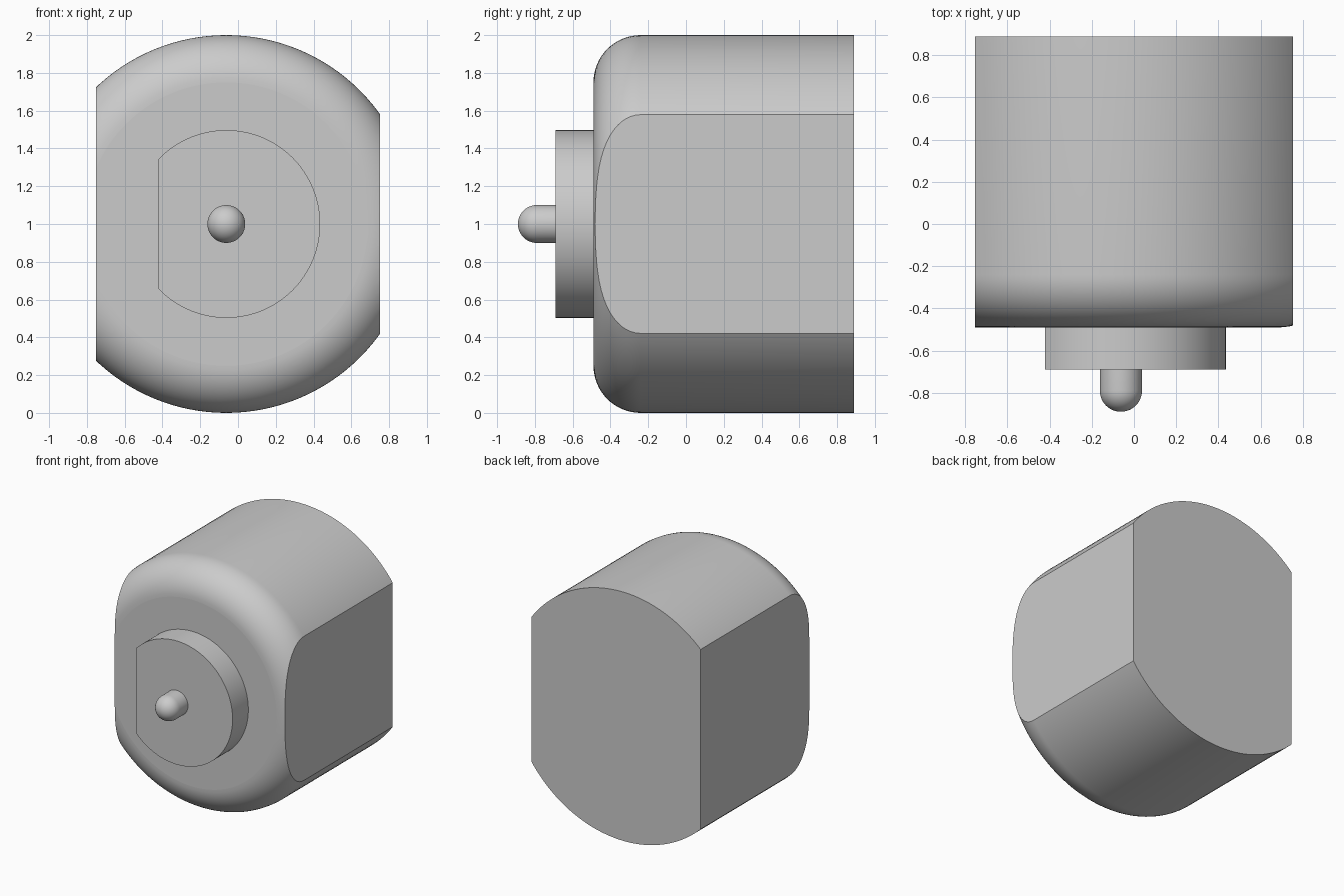
import bpy, bmesh
from math import sin, cos, pi, radians
from mathutils import Vector

if "Cube" in bpy.data.objects:
    bpy.data.objects.remove(bpy.data.objects["Cube"])

grey = bpy.data.materials.new("plain grey")
grey.use_nodes = True
grey.diffuse_color = (0.6, 0.6, 0.6, 1)
grey.node_tree.nodes["Principled BSDF"].inputs["Base Color"].default_value = grey.diffuse_color

AXIS = Vector((-0.062, 0, 1))  # shared centre line, running along y


def arc(radius, y, bend, steps):
    """Quarter round from the front (-y) out to the full radius."""
    return [(radius - bend + bend * sin(t), y + bend - bend * cos(t))
            for t in (i * pi / 2 / steps for i in range(steps + 1))]


def turned(name, profile, flats=()):
    """Spin a (radius, y) profile about the centre line, then mill flats at x."""
    bm = bmesh.new()
    verts = [bm.verts.new(AXIS + Vector((r, y, 0))) for r, y in profile]
    edges = [bm.edges.new(pair) for pair in zip(verts, verts[1:])]
    bmesh.ops.spin(bm, geom=verts + edges, cent=AXIS, axis=(0, 1, 0),
                   angle=2 * pi, steps=128)
    bmesh.ops.remove_doubles(bm, verts=bm.verts, dist=1e-5)
    for x in flats:
        cut = bmesh.ops.bisect_plane(
            bm, geom=bm.verts[:] + bm.edges[:] + bm.faces[:],
            plane_co=(x, 0, 0), plane_no=(1 if x > 0 else -1, 0, 0), clear_outer=True)
        rim = [e for e in cut["geom_cut"] if isinstance(e, bmesh.types.BMEdge)]
        bmesh.ops.holes_fill(bm, edges=rim, sides=0)
    bmesh.ops.recalc_face_normals(bm, faces=bm.faces)
    mesh = bpy.data.meshes.new(name)
    bm.to_mesh(mesh)
    bm.free()
    mesh.materials.append(grey)
    obj = bpy.data.objects.new(name, mesh)
    bpy.context.collection.objects.link(obj)
    bpy.ops.object.select_all(action='DESELECT')
    obj.select_set(True)
    bpy.context.view_layer.objects.active = obj
    bpy.ops.object.shade_smooth_by_angle(angle=radians(30))
    # Keep the end faces truly flat beside the rounded edge
    for face in mesh.polygons:
        if abs(face.normal.y) > 0.9999:
            face.use_smooth = False
    return obj


# Main body: rounded front rim, flat back, two milled sides
turned("body", [(0, -0.49)] + arc(1, -0.49, 0.25, 16) + [(1, 0.89), (0, 0.89)],
       flats=(-0.753, 0.753))

# Raised boss with one milled side
turned("front_boss", [(0, -0.69), (0.497, -0.69), (0.497, -0.49), (0, -0.49)],
       flats=(-0.422,))

# Round-tipped pin
turned("centre_pin", arc(0.1, -0.89, 0.1, 12) + [(0.1, -0.69), (0, -0.69)])
